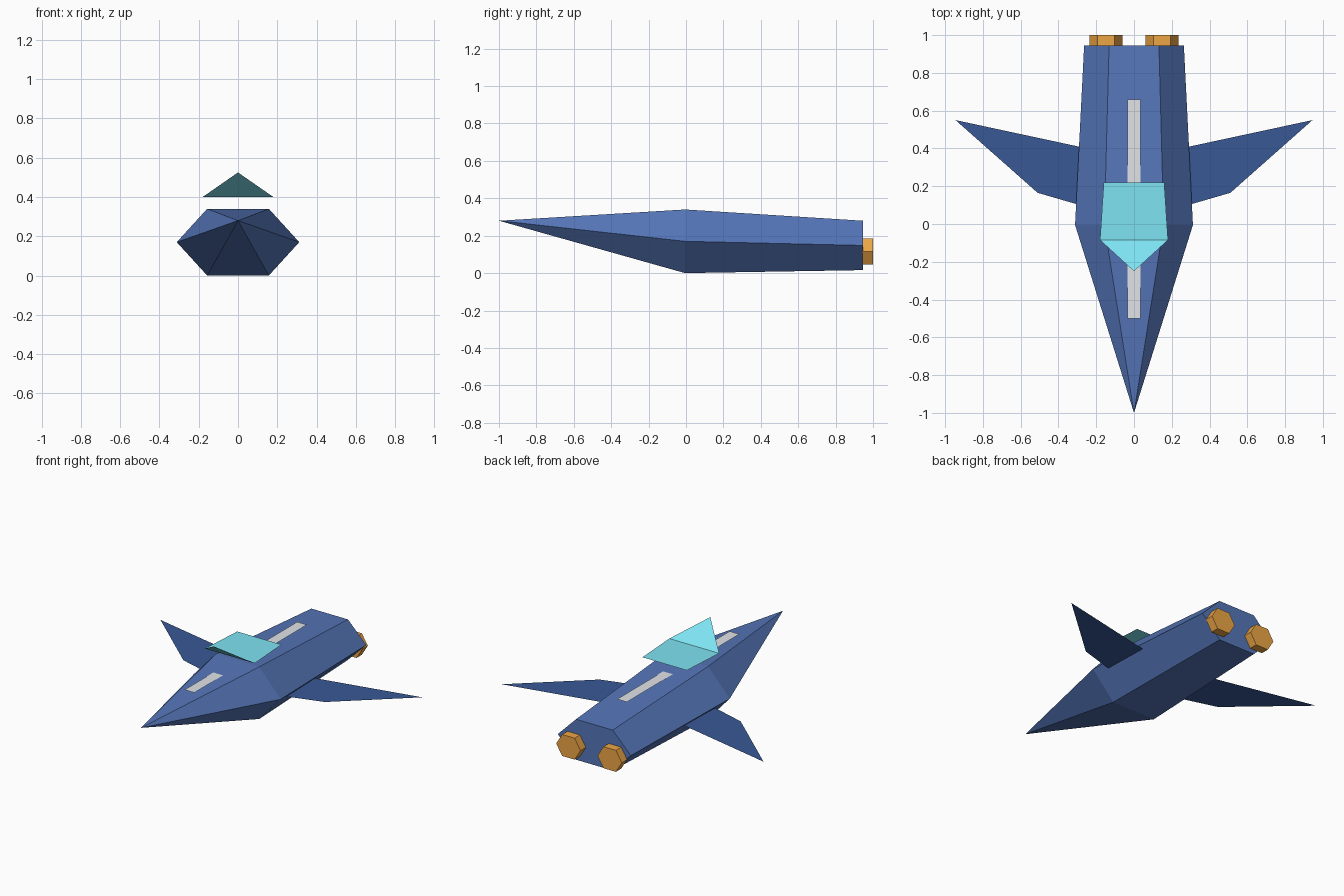
import bpy, bmesh, math

if "Cube" in bpy.data.objects:
    bpy.data.objects.remove(bpy.data.objects["Cube"])


def material(name, rgb):
    m = bpy.data.materials.new(name)
    m.diffuse_color = (*rgb, 1)
    m.use_nodes = True
    m.node_tree.nodes["Principled BSDF"].inputs["Base Color"].default_value = m.diffuse_color
    return m


def build(name, verts, faces, mat, mirror=False, recalc=False):
    mesh = bpy.data.meshes.new(name)
    mesh.from_pydata(verts, [], faces)
    if recalc:
        bm = bmesh.new()
        bm.from_mesh(mesh)
        bmesh.ops.recalc_face_normals(bm, faces=bm.faces)
        bm.to_mesh(mesh)
        bm.free()
    mesh.materials.append(mat)
    obj = bpy.data.objects.new(name, mesh)
    bpy.context.collection.objects.link(obj)
    if mirror:
        mod = obj.modifiers.new("mirror", 'MIRROR')
        mod.use_mirror_merge = False
    return obj


def hexagon(y, cx, cz, wide, flat, high):
    """Six-sided ring facing along y, flat on top and bottom."""
    return [(cx + x, y, cz + z) for x, z in (
        (wide, 0), (flat, high), (-flat, high),
        (-wide, 0), (-flat, -high), (flat, -high))]


hull_blue = material("hull_blue", (0.09, 0.18, 0.48))
wing_blue = material("wing_blue", (0.04, 0.10, 0.30))
glass = material("glass", (0.21, 0.77, 0.89))
orange = material("orange", (0.85, 0.38, 0.06))
pale = material("pale_grey", (0.75, 0.77, 0.80))

ring = range(6)
bridge = [(i, (i + 1) % 6, (i + 1) % 6 + 6, i + 6) for i in ring]

# Hull: widest ring, tail ring, pointed nose
build("hull",
      hexagon(-0.005, 0, 0.17, 0.312, 0.157, 0.17)
      + hexagon(0.945, 0, 0.148, 0.264, 0.132, 0.132) + [(0, -1, 0.28)],
      bridge + [tuple(range(6, 12))] + [(i, (i + 1) % 6, 12) for i in ring],
      hull_blue, recalc=True)

# Engines: short hexagonal nozzles on the tail
build("engine",
      hexagon(0.945, 0.149, 0.115, 0.0875, 0.045, 0.07)
      + hexagon(1.0, 0.149, 0.115, 0.0875, 0.045, 0.07),
      bridge + [tuple(ring), tuple(range(6, 12))],
      orange, mirror=True, recalc=True)

# Wings: thin flat sheets
wing_z = 0.14
build("wing",
      [(x, y, wing_z) for x, y in ((0.2, 0.075), (0.51, 0.165), (0.945, 0.55), (0.2, 0.39))],
      [(0, 1, 2, 3)], wing_blue, mirror=True)

# Canopy: floating sheet with an upturned front point
build("canopy",
      [(-0.18, -0.085, 0.4), (0.18, -0.085, 0.4), (0.16, 0.22, 0.4),
       (-0.16, 0.22, 0.4), (0, -0.25, 0.525)],
      [(0, 1, 2, 3), (0, 4, 1)], glass)

# Stripe: flat strip that dips into the hull's ridge
build("stripe",
      [(-0.035, -0.5, 0.328), (0.035, -0.5, 0.328), (0.035, 0.66, 0.328), (-0.035, 0.66, 0.328)],
      [(0, 1, 2, 3)], pale)
